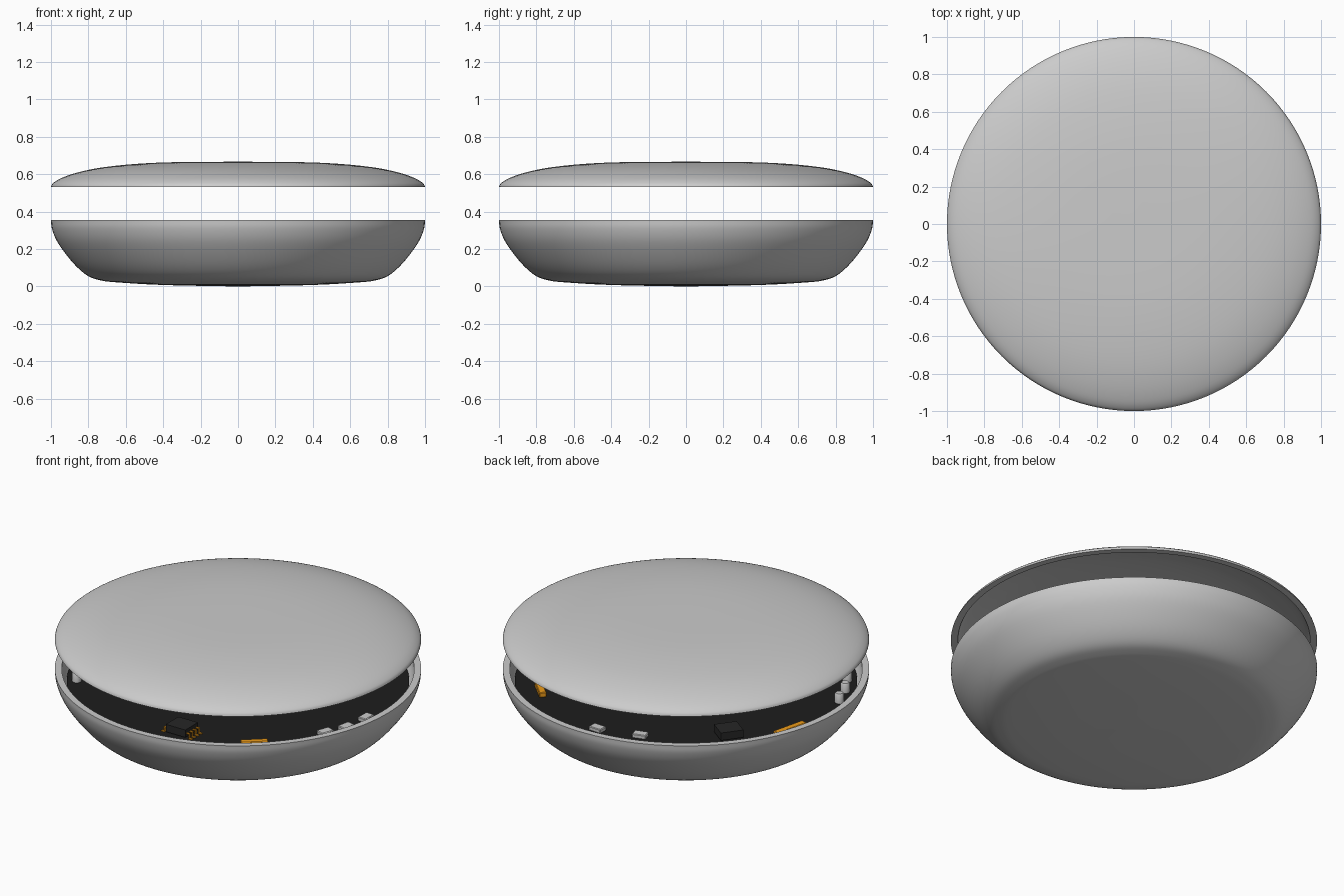
import bpy, bmesh, math
from mathutils import Vector, Matrix

if "Cube" in bpy.data.objects:
    bpy.data.objects.remove(bpy.data.objects["Cube"])


def material(name, rgb):
    m = bpy.data.materials.new(name)
    m.diffuse_color = (*rgb, 1)
    m.use_nodes = True
    m.node_tree.nodes["Principled BSDF"].inputs["Base Color"].default_value = m.diffuse_color
    return m


BLACK = material("board_black", (0.012, 0.012, 0.012))
CHIP = material("chip_black", (0.02, 0.02, 0.02))
GOLD = material("contact_orange", (0.85, 0.33, 0.01))
WHITE = material("component_white", (0.75, 0.75, 0.75))


def finish(name, bm, mat=None, angle=35):
    bmesh.ops.recalc_face_normals(bm, faces=bm.faces)
    mesh = bpy.data.meshes.new(name)
    bm.to_mesh(mesh)
    bm.free()
    ob = bpy.data.objects.new(name, mesh)
    bpy.context.collection.objects.link(ob)
    if mat:
        mesh.materials.append(mat)
    bpy.ops.object.select_all(action='DESELECT')
    ob.select_set(True)
    bpy.context.view_layer.objects.active = ob
    bpy.ops.object.shade_smooth_by_angle(angle=math.radians(angle))
    return ob


def curve(pts, n=4):
    """Smooth curve through profile points."""
    p = [Vector(q) for q in pts]
    p = [2 * p[0] - p[1]] + p + [2 * p[-1] - p[-2]]
    out = []
    for a, b, c, d in zip(p, p[1:], p[2:], p[3:]):
        m0, m1 = (c - a) / 2, (d - b) / 2
        for i in range(n):
            t = i / n
            out.append(b * (2*t**3 - 3*t*t + 1) + m0 * (t**3 - 2*t*t + t)
                       + c * (3*t*t - 2*t**3) + m1 * (t**3 - t*t))
    return out + [p[-2]]


def lathe(name, profile, mat=None, steps=128):
    bm = bmesh.new()
    vs = [bm.verts.new((max(r, 0), 0, z)) for r, z in profile]
    es = [bm.edges.new(e) for e in zip(vs, vs[1:])]
    bmesh.ops.spin(bm, geom=vs + es, cent=(0, 0, 0), axis=(0, 0, 1),
                   angle=math.tau, steps=steps, use_merge=False)
    bmesh.ops.remove_doubles(bm, verts=bm.verts, dist=1e-5)
    return finish(name, bm, mat)


def add_box(bm, size, loc):
    bmesh.ops.create_cube(bm, size=1, matrix=Matrix.Translation(loc)
                          @ Matrix.Diagonal((*size, 1)))


def place(ob, x, y, rot=0.0, z=0.28):
    ob.location = (x, y, z)
    ob.rotation_euler.z = rot


def block(name, size, mat, x, y, rot):
    bm = bmesh.new()
    add_box(bm, size, (0, 0, size[2] / 2))
    bmesh.ops.bevel(bm, geom=bm.edges[:], offset=0.004, segments=1, affect='EDGES')
    place(finish(name, bm, mat), x, y, rot)


def tangent(x, y):
    return math.atan2(y, x) + math.pi / 2


# Bottom shell: rounded bowl with an open top
bowl_out = curve([(0, 0), (0.4, 0.008), (0.66, 0.023), (0.74, 0.034), (0.80, 0.055),
                  (0.86, 0.103), (0.92, 0.172), (0.97, 0.246), (0.995, 0.31), (1, 0.355)])
bowl_in = curve([(0.962, 0.355), (0.957, 0.31), (0.935, 0.26), (0.885, 0.19),
                 (0.83, 0.13), (0.77, 0.085), (0.70, 0.065), (0.4, 0.048), (0, 0.04)])
lathe("bottom_shell", bowl_out + bowl_in)

# Floating lid: shallow dome, hollow underneath
lid_out = curve([(0, 0.667), (0.25, 0.666), (0.45, 0.661), (0.62, 0.649), (0.76, 0.631),
                 (0.87, 0.606), (0.95, 0.577), (0.99, 0.551), (1, 0.532)])
lid_in = curve([(0.962, 0.532), (0.95, 0.548), (0.86, 0.575), (0.76, 0.598),
                (0.6, 0.617), (0.3, 0.63), (0, 0.632)])
lathe("top_lid", lid_out + lid_in)

# Circuit board
lathe("circuit_board", [(0, 0.25), (0.93, 0.25), (0.935, 0.28), (0, 0.28)], BLACK)

# Chips with bent legs along both sides
for i, (x, y, rot) in enumerate([(0.13, -0.72, 0), (-0.6, 0.45, tangent(-0.6, 0.45))]):
    bm = bmesh.new()
    add_box(bm, (0.13, 0.12, 0.045), (0, 0, 0.032))
    place(finish(f"chip_body_{i}", bm, CHIP), x, y, rot)
    if i:
        continue
    bm = bmesh.new()
    for side in (-1, 1):
        for k in range(4):
            py = (k - 1.5) * 0.03
            add_box(bm, (0.02, 0.012, 0.006), (side * 0.072, py, 0.03))
            add_box(bm, (0.006, 0.012, 0.03), (side * 0.082, py, 0.018))
            add_box(bm, (0.022, 0.012, 0.006), (side * 0.091, py, 0.003))
    place(finish(f"chip_legs_{i}", bm, GOLD), x, y, rot)

# Edge contacts
for i, (x, y, length) in enumerate([(0.55, -0.63, 0.15), (-0.84, 0.21, 0.21),
                                    (0.57, 0.57, 0.15)]):
    block(f"edge_contact_{i}", (length, 0.04, 0.03), GOLD, x, y, tangent(x, y))

# Small flat white components
for i, (x, y) in enumerate([(0.785, -0.29), (0.84, -0.17), (0.86, -0.01),
                            (0.03, 0.80), (-0.21, 0.735)]):
    block(f"flat_component_{i}", (0.08, 0.055, 0.025), WHITE, x, y, tangent(x, y))

# Row of round white capacitors
for i, deg in enumerate((215, 206, 197)):
    a = math.radians(deg)
    can = lathe(f"capacitor_{i}", [(0, 0), (0.025, 0), (0.025, 0.05), (0.02, 0.058),
                                   (0, 0.058)], WHITE, 20)
    place(can, 0.88 * math.cos(a), 0.88 * math.sin(a))
